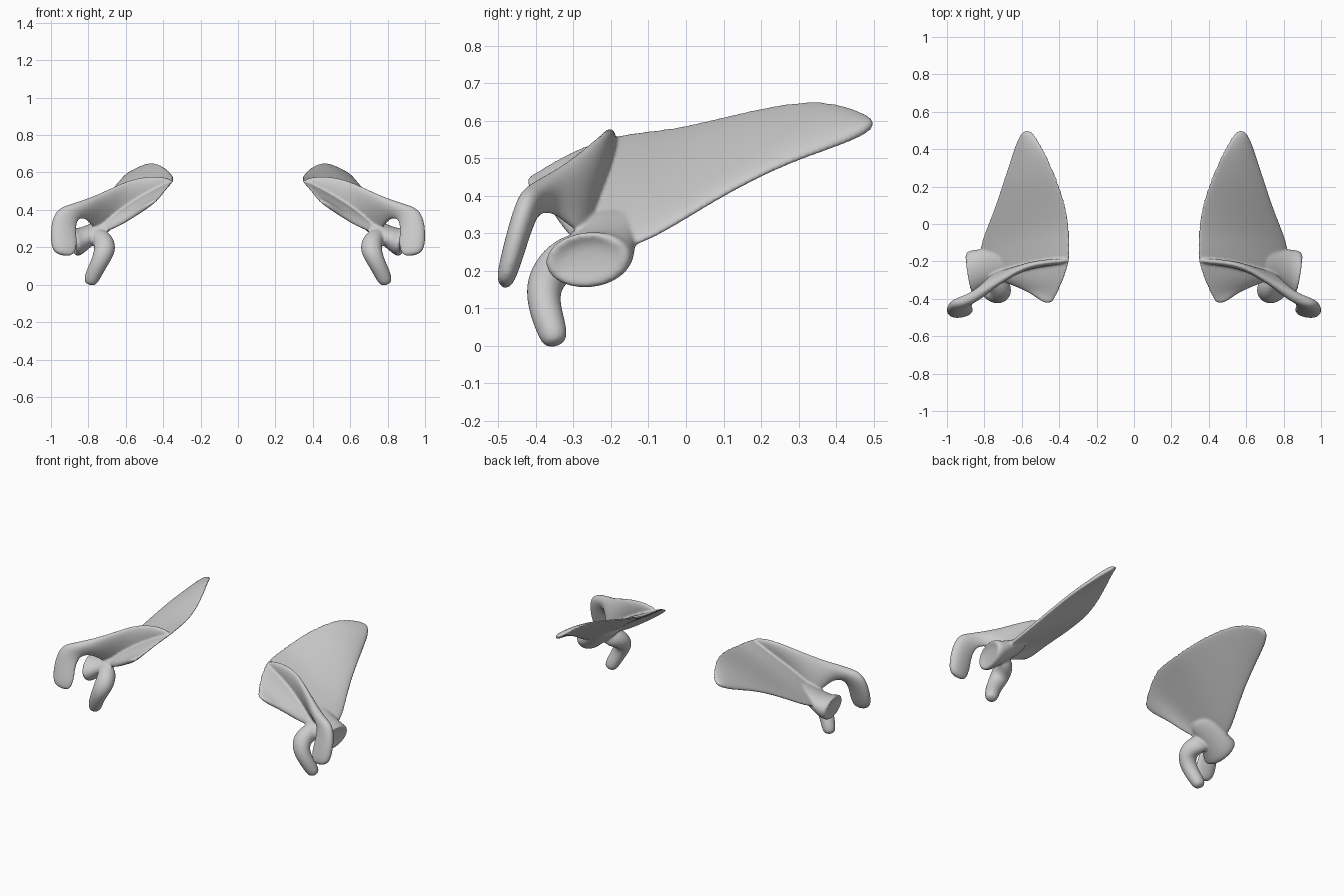
import bpy, bmesh, math
from mathutils import Vector

bm = bmesh.new()


def loft(sections, n=16, bow=0.0, skew=0.0, power=1.0):
    """Closed skin over flat oval sections given as (edge A, edge B, half thickness)."""
    A = [Vector(s[0]) for s in sections]
    B = [Vector(s[1]) for s in sections]
    C = [(a + b) / 2 for a, b in zip(A, B)]
    rings, prev = [], None
    for i, s in enumerate(sections):
        tangent = C[min(i + 1, len(C) - 1)] - C[max(i - 1, 0)]
        half = (A[i] - B[i]) / 2
        nrm = half.cross(tangent).normalized()
        if prev is None:
            if nrm.z < 0:
                nrm = -nrm
        elif nrm.dot(prev) < 0:
            nrm = -nrm
        prev = nrm
        ring = []
        for k in range(n):
            a = 2 * math.pi * k / n
            u, v = math.cos(a), math.sin(a)
            v = math.copysign(abs(v) ** power, v)
            off = v * s[2] * (1 - skew * u) + bow * (1 - u * u) * min(1, half.length / 0.2)
            ring.append(bm.verts.new(C[i] + half * u + nrm * off))
        rings.append(ring)
    faces = [bm.faces.new(rings[0]), bm.faces.new(rings[-1])]
    for r, q in zip(rings, rings[1:]):
        for k in range(n):
            j = (k + 1) % n
            faces.append(bm.faces.new((r[k], r[j], q[j], q[k])))
    bmesh.ops.recalc_face_normals(bm, faces=faces)


# Blade: medial border to lateral border, from the rear tip to the front angle
loft([
    ((.555, .503, .60), (.59, .50, .583), .013),
    ((.518, .458, .628), (.622, .453, .553), .016),
    ((.467, .37, .655), (.652, .37, .52), .016),
    ((.412, .25, .645), (.694, .25, .477), .017),
    ((.357, .10, .61), (.743, .10, .40), .019),
    ((.339, -.03, .580), (.797, -.03, .318), .02),
    ((.335, -.12, .573), (.828, -.12, .268), .021),
    ((.336, -.20, .56), (.83, -.20, .25), .02),
    ((.368, -.295, .525), (.79, -.275, .26), .018),
    ((.400, -.36, .488), (.67, -.318, .293), .016),
    ((.422, -.40, .462), (.56, -.362, .37), .015),
    ((.445, -.428, .445), (.49, -.42, .42), .013),
], bow=.01, skew=.3, power=.75)

# Spine ridge running out into the hooked acromion
loft([
    ((.343, -.193, .565), (.37, -.20, .535), .012),
    ((.43, -.20, .583), (.45, -.21, .48), .016),
    ((.52, -.21, .577), (.53, -.22, .43), .018),
    ((.60, -.235, .555), (.62, -.24, .37), .02),
    ((.68, -.285, .517), (.70, -.25, .31), .024),
    ((.75, -.33, .483), (.765, -.27, .28), .027),
    ((.82, -.375, .455), (.805, -.345, .355), .03),
    ((.90, -.41, .43), (.855, -.395, .355), .03),
    ((.978, -.425, .405), (.865, -.425, .31), .031),
    ((1.004, -.45, .31), (.863, -.445, .27), .03),
    ((1.004, -.473, .215), (.858, -.47, .20), .028),
    ((.98, -.489, .16), (.88, -.485, .145), .02),
], skew=-.3)

# Neck and shallow shoulder socket
loft([
    ((.64, -.29, .34), (.68, -.13, .37), .028),
    ((.74, -.31, .28), (.77, -.13, .30), .045),
    ((.82, -.345, .23), (.845, -.135, .255), .062),
    ((.85, -.385, .215), (.885, -.14, .24), .082),
    ((.872, -.365, .215), (.905, -.16, .24), .07),
    ((.855, -.33, .22), (.885, -.19, .235), .045),
])

# Coracoid hook
path = [(.755, -.25, .26, .06), (.71, -.34, .225, .06), (.715, -.38, .17, .052),
        (.745, -.38, .11, .045), (.775, -.36, .05, .042), (.795, -.345, -.002, .034)]
loft([((x + r, y, z + .3 * r), (x - r, y, z - .3 * r), r) for x, y, z, r in path])

mesh = bpy.data.meshes.new("shoulder_blades")
bm.to_mesh(mesh)
bm.free()
obj = bpy.data.objects.new("shoulder_blades", mesh)
bpy.context.collection.objects.link(obj)

# Smooth, fuse into one bone, then mirror to the other side
sub = obj.modifiers.new("subdivide", 'SUBSURF')
sub.levels = sub.render_levels = 2
fuse = obj.modifiers.new("fuse", 'REMESH')
fuse.mode = 'VOXEL'
fuse.voxel_size = .006
fuse.use_smooth_shade = True
soft = obj.modifiers.new("soften", 'SMOOTH')
soft.factor = .5
soft.iterations = 8
mirror = obj.modifiers.new("mirror", 'MIRROR')
mirror.use_mirror_merge = False
for p in mesh.polygons:
    p.use_smooth = True
